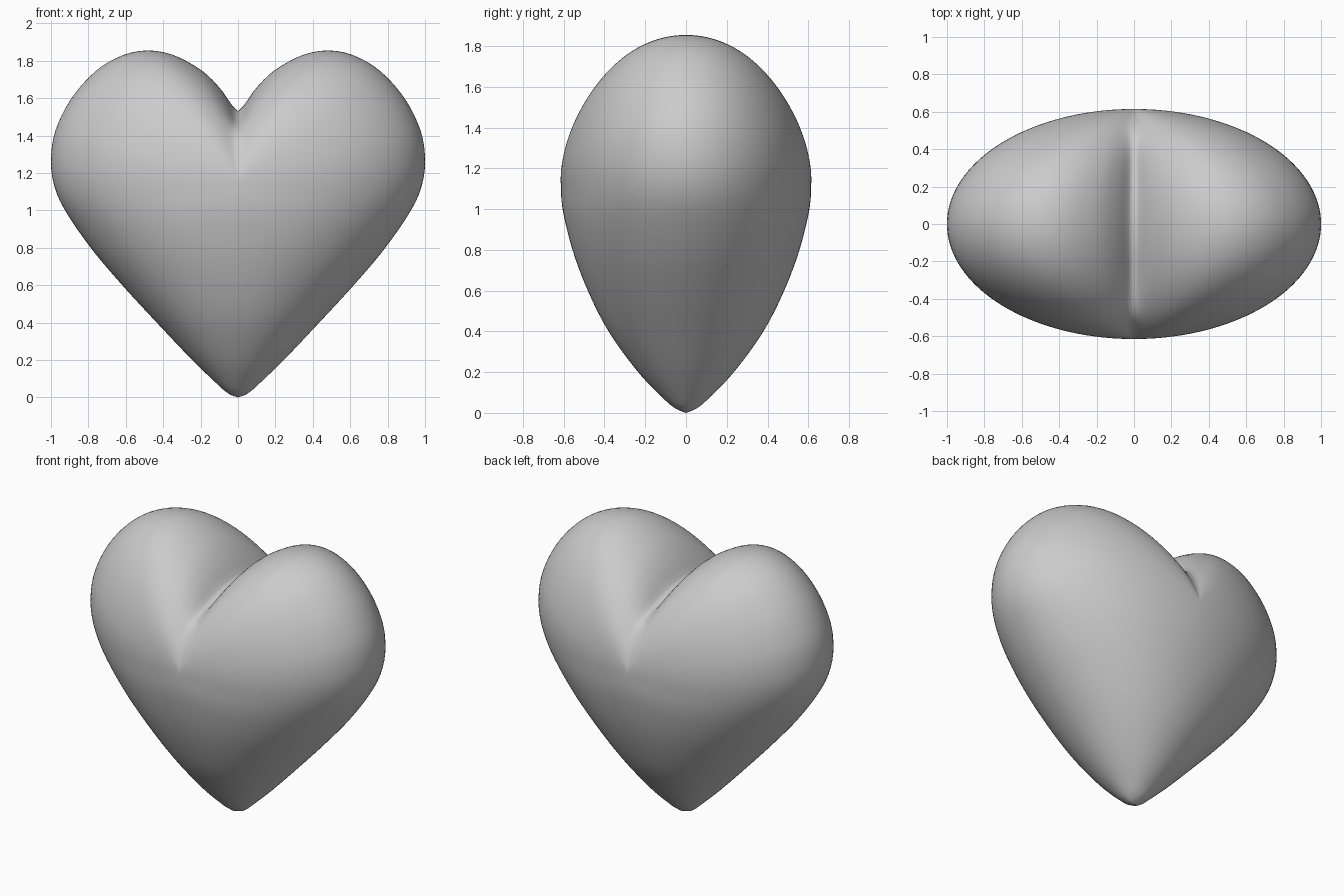
import bpy, bmesh, math

if "Cube" in bpy.data.objects:
    bpy.data.objects.remove(bpy.data.objects["Cube"])

H, CZ = 0.615, 1.15          # half depth and height of the fullest point
N, RINGS = 72, 36

# right half of the front outline (x, z), tip to cleft
OUTLINE = [(0, 0), (0.05, 0.018), (0.11, 0.07), (0.25, 0.205), (0.43, 0.395), (0.61, 0.59),
           (0.78, 0.79), (0.925, 1.0), (0.985, 1.14), (1.0, 1.28), (0.975, 1.43),
           (0.89, 1.6), (0.76, 1.745), (0.62, 1.828), (0.48, 1.855), (0.34, 1.828),
           (0.19, 1.745), (0.09, 1.645), (0.035, 1.565), (0, 1.53)]
# half depth along the middle (y, z)
DEPTH = [(0, 0), (0.045, 0.018), (0.1, 0.06), (0.235, 0.2), (0.38, 0.4), (0.482, 0.6),
         (0.557, 0.8), (0.605, 1.0), (0.615, 1.15), (0.612, 1.3)]


def spline(pts, steps=12):
    """Catmull-Rom curve through the points."""
    out = []
    for i in range(len(pts) - 1):
        q = [pts[max(0, min(len(pts) - 1, i + j))] for j in (-1, 0, 1, 2)]
        for s in range(steps):
            t = s / steps
            out.append(tuple(0.5 * (2 * b + (c - a) * t + (2 * a - 5 * b + 4 * c - d) * t * t
                                    + (3 * b - a - 3 * c + d) * t ** 3) for a, b, c, d in zip(*q)))
    return out + [pts[-1]]


def resample(curve, n):
    dist = [0]
    for a, b in zip(curve, curve[1:]):
        dist.append(dist[-1] + math.dist(a, b))
    out, j = [], 0
    for k in range(n + 1):
        d = dist[-1] * k / n
        while j < len(curve) - 2 and dist[j + 1] < d:
            j += 1
        t = (d - dist[j]) / (dist[j + 1] - dist[j])
        out.append(tuple(a + (b - a) * t for a, b in zip(curve[j], curve[j + 1])))
    return out


def width_at(curve, z):
    for (x0, z0), (x1, z1) in zip(curve, curve[1:]):
        if z0 <= z <= z1 and z1 > z0:
            return x0 + (x1 - x0) * (z - z0) / (z1 - z0)
    return curve[0][0] if z < 0 else curve[-1][0]


def smoothstep(a, b, v):
    t = max(0, min(1, (v - a) / (b - a)))
    return t * t * (3 - 2 * t)


edge = resample(spline(OUTLINE), N)
depth = spline(DEPTH)
radius = [math.hypot(x, z - CZ) for x, z in edge]
angle = [math.atan2(z - CZ, x) for x, z in edge]
angle[0], angle[N] = -math.pi / 2, math.pi / 2

# softened outline, so that the cleft fades out towards the front
soft = radius[:]
for _ in range(40):
    soft = [(soft[abs(k - 1)] + 2 * soft[k] + soft[k + 1 if k < N else N - 1]) / 4
            for k in range(N + 1)]


def surface(s, k):
    sn = math.sin(angle[k])
    fade = (1 - smoothstep(0.4, 0.95, s)) * smoothstep(0.2, 0.8, sn)
    r = s * (radius[k] + (soft[k] - radius[k]) * fade)
    x, z = r * math.cos(angle[k]), CZ + r * sn
    if k in (0, N):
        x = 0
    if s == 1:
        return x, 0, z
    # rounded lobes above, elliptical sections below
    y_top = H * math.sqrt(1 - s ** (2 - 0.4 * max(0, sn) ** 2))
    w = smoothstep(0.9, 1.25, z)
    y_low = 0
    if w < 1:
        u = min(1, x / max(1e-6, width_at(edge, z)))
        y_low = width_at(depth, z) * math.sqrt(1 - u * u)
    return x, -(w * y_top + (1 - w) * y_low), z


# front right quarter of the heart
bm = bmesh.new()
pole = bm.verts.new((0, -H, CZ))
rings = [[bm.verts.new(surface(1 if i == RINGS else math.sin(math.pi / 2 * i / RINGS), k))
          for k in range(N + 1)] for i in range(1, RINGS + 1)]
for k in range(N):
    bm.faces.new((pole, rings[0][k], rings[0][k + 1]))
    for a, b in zip(rings, rings[1:]):
        bm.faces.new((a[k], b[k], b[k + 1], a[k + 1]))
for f in bm.faces:
    f.smooth = True
mesh = bpy.data.meshes.new("heart")
bm.to_mesh(mesh)
bm.free()
heart = bpy.data.objects.new("heart", mesh)
bpy.context.collection.objects.link(heart)

# mirror to the left and to the back
mirror = heart.modifiers.new("mirror", "MIRROR")
mirror.use_axis = (True, True, False)
mirror.merge_threshold = 0.0005
